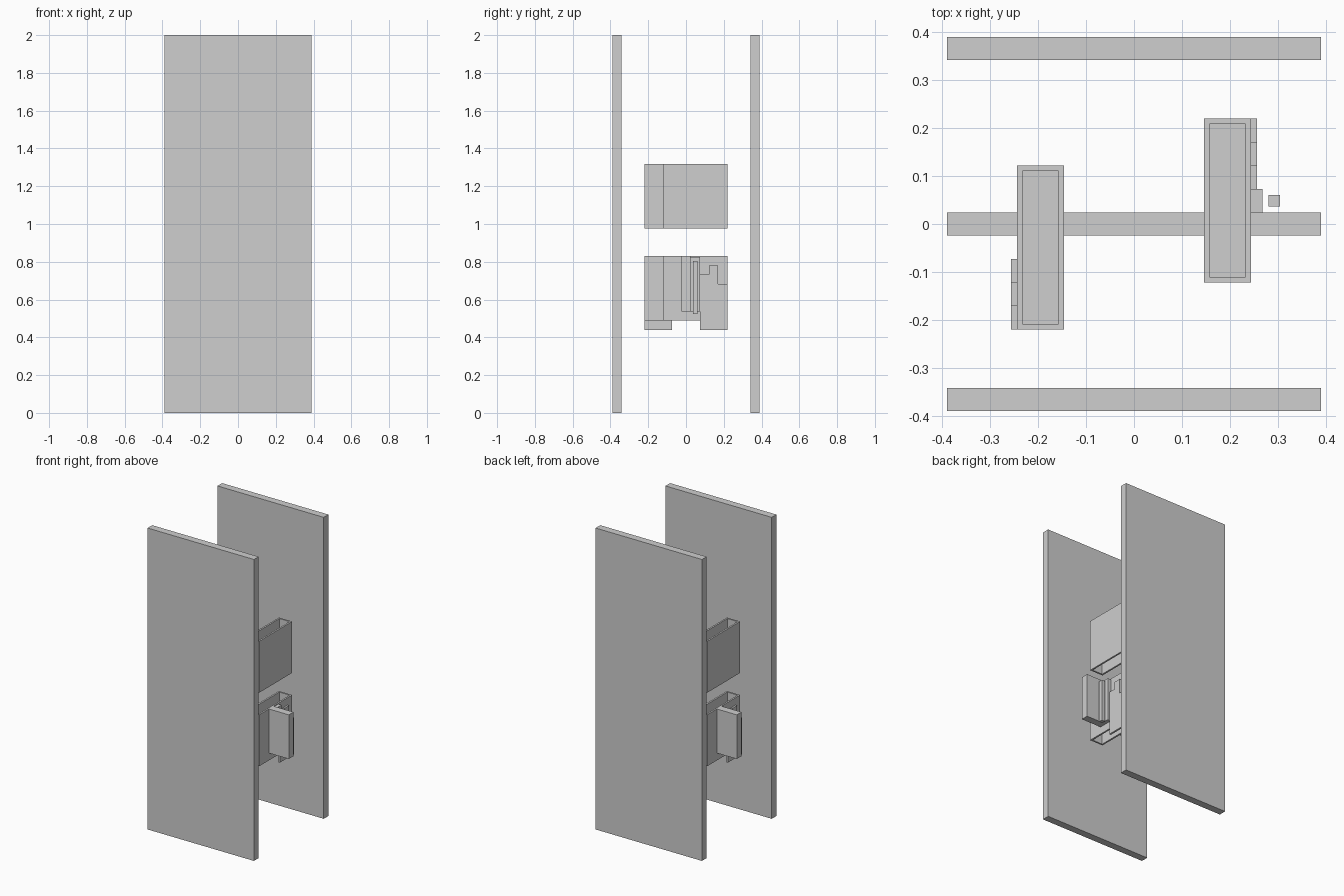
import bpy

cube = bpy.data.objects.get("Cube")
if cube:
    bpy.data.objects.remove(cube, do_unlink=True)

U = 2 / 41  # the model sits on a square grid, 41 units tall

grey = bpy.data.materials.new("plain_grey")
grey.use_nodes = True
grey.diffuse_color = (0.62, 0.62, 0.62, 1)
grey.node_tree.nodes["Principled BSDF"].inputs["Base Color"].default_value = grey.diffuse_color


def make(name, verts, faces, turned):
    """Mesh object in grid units; turned gives the half-turn copy."""
    s = -U if turned else U
    mesh = bpy.data.meshes.new(name)
    mesh.from_pydata([(x * s, y * s, z * U) for x, y, z in verts], [], faces)
    mesh.materials.append(grey)
    obj = bpy.data.objects.new(name, mesh)
    bpy.context.collection.objects.link(obj)
    return obj


def box(name, x, y, z, turned=False):
    verts = [(a, b, c) for c in z for a, b in
             ((x[0], y[0]), (x[1], y[0]), (x[1], y[1]), (x[0], y[1]))]
    sides = [(i, (i + 1) % 4, (i + 1) % 4 + 4, i + 4) for i in range(4)]
    return make(name, verts, [(3, 2, 1, 0), (4, 5, 6, 7)] + sides, turned)


def prism(name, x, profile, turned=False):
    """Extrude a y-z outline along x."""
    n = len(profile)
    verts = [(a, y, z) for a in x for y, z in profile]
    sides = [(i, i + n, (i + 1) % n + n, (i + 1) % n) for i in range(n)]
    return make(name, verts, [tuple(range(n)), tuple(range(2 * n - 1, n - 1, -1))] + sides, turned)


def tray(name, x, y, z, wall, turned):
    """Box with a deep recess in its top and bottom, split by a thin web."""
    mid = sum(z) / 2
    rings = [(wall, mid - wall / 2), (wall, z[0]), (0, z[0]),
             (0, z[1]), (wall, z[1]), (wall, mid + wall / 2)]
    verts, faces = [], [(0, 1, 2, 3)]
    for inset, h in rings:
        x0, x1, y0, y1 = x[0] + inset, x[1] - inset, y[0] + inset, y[1] - inset
        verts += [(x0, y0, h), (x1, y0, h), (x1, y1, h), (x0, y1, h)]
    for r in range(len(rings) - 1):
        for i in range(4):
            j = (i + 1) % 4
            faces.append((r * 4 + i, r * 4 + j, r * 4 + j + 4, r * 4 + i + 4))
    last = len(verts) - 4
    faces[0] = (3, 2, 1, 0)
    faces.append((last, last + 1, last + 2, last + 3))
    return make(name, verts, faces, turned)


# Stepped outline of the side plate
steps = [(1.5, 9), (4.5, 9), (4.5, 14), (3.5, 14), (3.5, 16), (2.5, 16), (2.5, 15), (1.5, 15)]

# Centre plate between the two lower cases
box("centre_plate", (-3, 3), (-0.5, 0.5), (11, 17))

# Everything else repeats with a half turn about the upright axis
for side, turned in (("left", False), ("right", True)):
    box(("back" if side == "left" else "front") + "_panel", (-8, 8), (7, 8), (0, 41), turned)
    tray(side + "_upper_case", (3, 5), (-2.5, 4.5), (20, 27), 0.23, turned)
    tray(side + "_lower_case", (3, 5), (-2.5, 4.5), (10, 17), 0.23, turned)
    box(side + "_outer_plate", (5, 8), (-0.5, 0.5), (11, 17), turned)
    prism(side + "_stepped_plate", (5, 5.25), steps, turned)

# Upright block and loose bar beside the left case
box("upright_block", (5, 5.5), (0.5, 1.5), (11, 16.9))
box("upright_bar", (5.75, 6.25), (0.75, 1.25), (10.75, 16.5))
